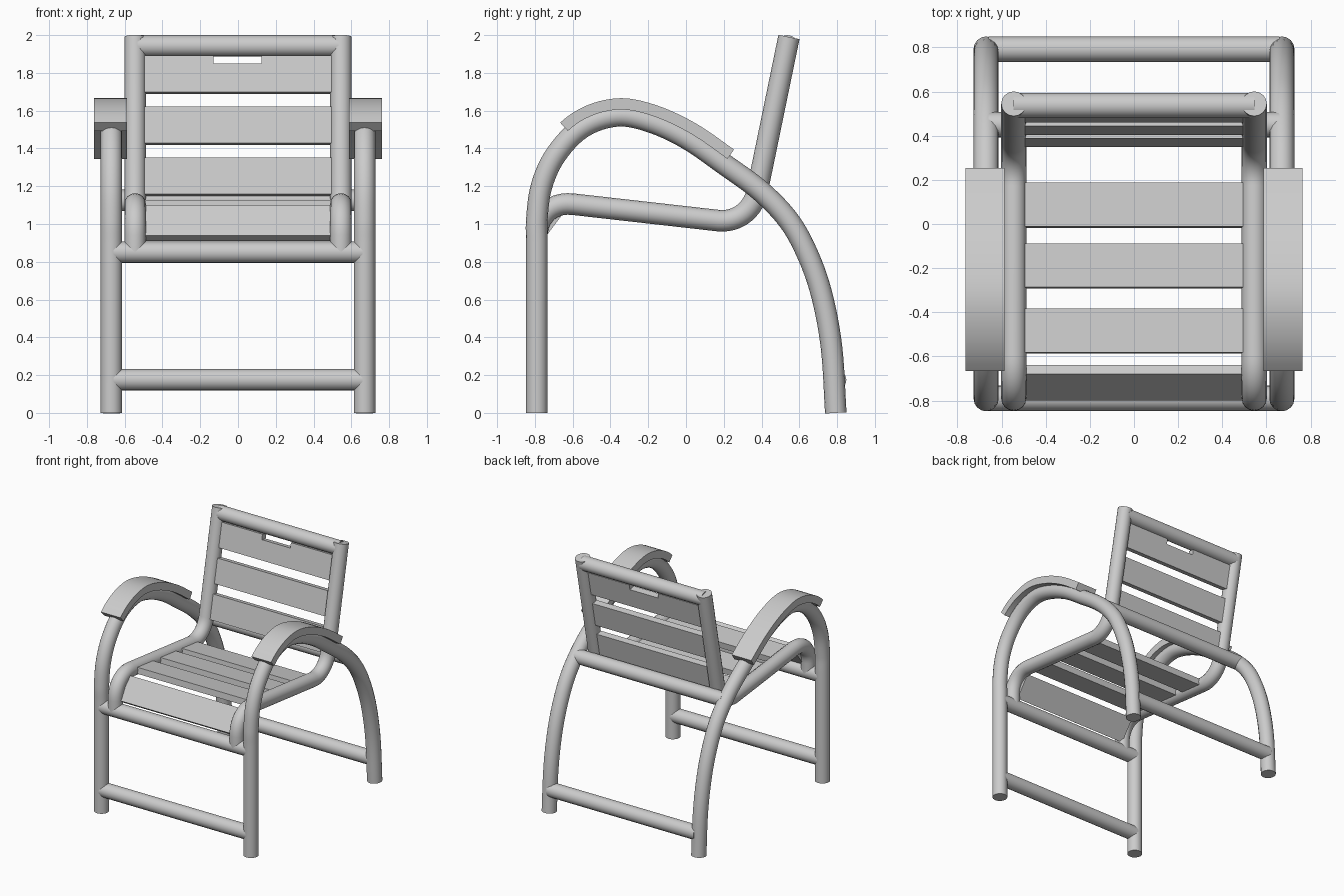
import bpy, bmesh, math
from mathutils import Vector
from mathutils.geometry import interpolate_bezier

if "Cube" in bpy.data.objects:
    bpy.data.objects.remove(bpy.data.objects["Cube"])

R = 0.057            # tube radius
LEG_X, SEAT_X = 0.67, 0.545

grey = bpy.data.materials.new("light_grey")
grey.diffuse_color = (0.6, 0.6, 0.6, 1)
grey.use_nodes = True
grey.node_tree.nodes["Principled BSDF"].inputs["Base Color"].default_value = grey.diffuse_color


def finish(obj):
    obj.data.materials.clear()
    obj.data.materials.append(grey)
    bpy.ops.object.select_all(action='DESELECT')
    obj.select_set(True)
    bpy.context.view_layer.objects.active = obj
    bpy.ops.object.shade_smooth_by_angle(angle=math.radians(35))


def mesh_object(name, bm):
    bmesh.ops.recalc_face_normals(bm, faces=bm.faces)
    me = bpy.data.meshes.new(name)
    bm.to_mesh(me)
    bm.free()
    obj = bpy.data.objects.new(name, me)
    bpy.context.collection.objects.link(obj)
    finish(obj)


def tube(name, points):
    """Round tube swept along 3D points."""
    cu = bpy.data.curves.new(name, 'CURVE')
    cu.dimensions = '3D'
    cu.bevel_depth = R
    cu.bevel_resolution = 6
    cu.use_fill_caps = True
    sp = cu.splines.new('POLY')
    sp.points.add(len(points) - 1)
    for p, co in zip(sp.points, points):
        p.co = (*co, 1)
    obj = bpy.data.objects.new(name, cu)
    bpy.context.collection.objects.link(obj)
    bpy.ops.object.select_all(action='DESELECT')
    obj.select_set(True)
    bpy.context.view_layer.objects.active = obj
    bpy.ops.object.convert(target='MESH')
    obj = bpy.context.view_layer.objects.active
    # weld the end caps to the tube
    bm = bmesh.new()
    bm.from_mesh(obj.data)
    bmesh.ops.remove_doubles(bm, verts=bm.verts, dist=1e-5)
    bmesh.ops.recalc_face_normals(bm, faces=bm.faces)
    bm.to_mesh(obj.data)
    bm.free()
    finish(obj)


def smooth_path(pts, n=7):
    """Flowing curve through 2D points."""
    p = [Vector(q) for q in pts]
    out = []
    for i in range(len(p) - 1):
        a, b = p[i], p[i + 1]
        seg = (b - a).length
        ta = (b - p[i - 1]).normalized() if i else (b - a).normalized()
        tb = (p[i + 2] - a).normalized() if i + 2 < len(p) else (b - a).normalized()
        out += interpolate_bezier(a, a + ta * seg / 3, b - tb * seg / 3, b, n)[:-1]
    return [Vector(q[:2]) for q in out] + [p[-1]]


def bend(a, corner, b, n=12):
    """Rounded corner between two straight runs."""
    a, c, b = Vector(a), Vector(corner), Vector(b)
    return [Vector(q[:2]) for q in interpolate_bezier(a, a.lerp(c, 0.58), b.lerp(c, 0.58), b, n)]


def slat(name, y, z, up, length, thick=0.05, notch=False):
    """Board spanning the seat frame; up is its (y, z) direction."""
    up = Vector((0, *up)).normalized()
    nrm = Vector((1, 0, 0)).cross(up)
    w, h = 0.52, length / 2
    outline = [(-w, -h), (w, -h), (w, h)]
    if notch:
        outline += [(0.125, h), (0.125, h - 0.042), (-0.13, h - 0.042), (-0.13, h)]
    outline.append((-w, h))
    bm = bmesh.new()
    base = Vector((0, y, z)) - nrm * thick / 2
    face = bm.faces.new([bm.verts.new(base + Vector((a, 0, 0)) + up * b) for a, b in outline])
    ext = bmesh.ops.extrude_face_region(bm, geom=[face])
    bmesh.ops.translate(bm, vec=nrm * thick,
                        verts=[v for v in ext['geom'] if isinstance(v, bmesh.types.BMVert)])
    mesh_object(name, bm)


# Side hoops: front leg, arm and rear leg in one bent tube
hoop = [Vector((-0.79, 0))] + smooth_path([
    (-0.79, 0.9), (-0.79, 1.02), (-0.765, 1.2), (-0.69, 1.365), (-0.55, 1.51), (-0.37, 1.572),
    (-0.2, 1.545), (0, 1.455), (0.2, 1.318), (0.4, 1.17), (0.55, 1.01), (0.65, 0.825),
    (0.72, 0.62), (0.77, 0.35), (0.793, 0)])

# Seat frame: front drop, seat run and back upright
frame = [Vector((-0.79, 0.85))]
frame += bend((-0.79, 0.94), (-0.785, 1.125), (-0.6, 1.105))
frame += bend((0.17, 1.018), (0.335, 0.999), (0.375, 1.165))
frame += [Vector((0.545, 1.99))]


def arm_pad(name, side):
    """Flat curved board following the top of the hoop."""
    bm = bmesh.new()
    prev = None
    for i in range(1, len(hoop) - 1):
        p = hoop[i]
        if not (-0.615 < p.x < 0.206 and p.y > 1.2):
            continue
        t = (hoop[i + 1] - hoop[i - 1]).normalized()
        n = Vector((-t.y, t.x))
        ring = []
        for dx, off in ((-0.0875, 0.033), (0.0875, 0.033), (0.0875, 0.093), (-0.0875, 0.093)):
            q = p + n * off
            ring.append(bm.verts.new((side * 0.675 + dx, q.x, q.y)))
        if prev:
            for k in range(4):
                j = (k + 1) % 4
                bm.faces.new((prev[k], prev[j], ring[j], ring[k]))
        else:
            bm.faces.new(ring)
        prev = ring
    bm.faces.new(prev)
    mesh_object(name, bm)


for side, label in ((-1, "left"), (1, "right")):
    tube(f"side_hoop_{label}", [(side * LEG_X, p.x, p.y) for p in hoop])
    tube(f"seat_frame_{label}", [(side * SEAT_X, p.x, p.y) for p in frame])
    arm_pad(f"arm_pad_{label}", side)

# Cross bars: name, half width, y, z
for name, w, y, z in (("front_upper_bar", 0.66, -0.79, 0.85),
                      ("front_lower_bar", 0.66, -0.79, 0.175),
                      ("rear_lower_bar", 0.66, 0.792, 0.175),
                      ("rear_upper_bar", 0.66, 0.45, 1.125),
                      ("back_top_bar", SEAT_X, 0.537, 1.943)):
    tube(name, [(-w, y, z), (w, y, z)])

# Seat boards
for i, y in enumerate((-0.485, -0.19, 0.085)):
    slat(f"seat_slat_{i + 1}", y, 1.105 - 0.113 * (y + 0.6), (1, -0.113), 0.2)
slat("seat_front_slat", -0.72, 1.005, (0.12, 0.16), 0.2)

# Back boards, the top one with a hand notch
for i, z in enumerate((1.25, 1.52, 1.79)):
    slat(f"back_slat_{i + 1}", 0.545 - (1.99 - z) * 0.206, z, (0.206, 1), 0.196, notch=(i == 2))
